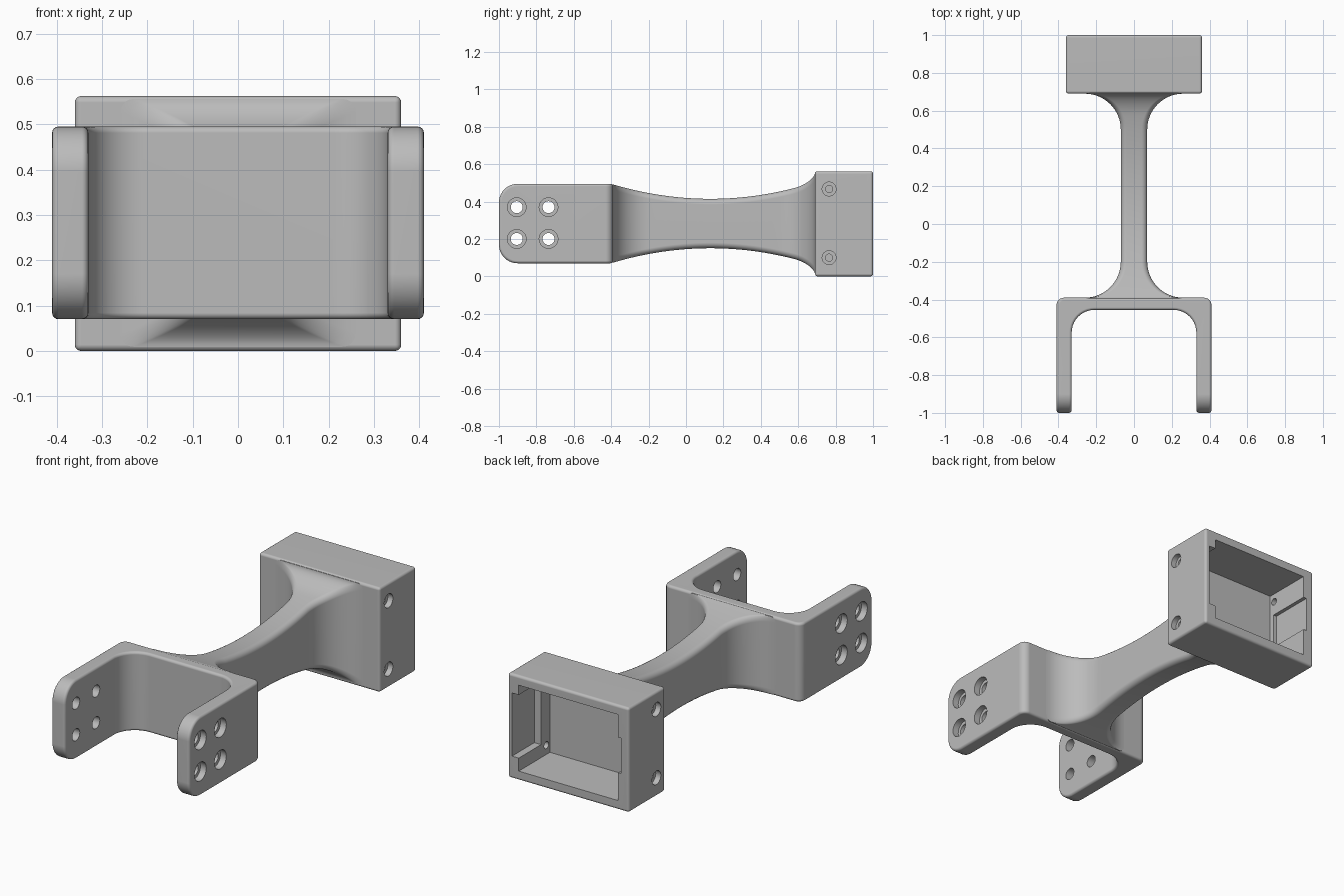
import bpy
import bmesh
from math import sin, cos, pi, sqrt, radians
from mathutils import Matrix

if "Cube" in bpy.data.objects:
    bpy.data.objects.remove(bpy.data.objects["Cube"], do_unlink=True)

grey = bpy.data.materials.new("plain grey")
grey.use_nodes = True
colour = (0.5, 0.5, 0.5, 1)
grey.diffuse_color = colour
grey.node_tree.nodes["Principled BSDF"].inputs["Base Color"].default_value = colour

MID = 0.2825  # height of the long axis


def make_object(name, bm):
    bmesh.ops.recalc_face_normals(bm, faces=bm.faces)
    mesh = bpy.data.meshes.new(name)
    bm.to_mesh(mesh)
    bm.free()
    mesh.materials.append(grey)
    obj = bpy.data.objects.new(name, mesh)
    bpy.context.collection.objects.link(obj)
    return obj


def activate(obj):
    bpy.ops.object.select_all(action="DESELECT")
    obj.select_set(True)
    bpy.context.view_layer.objects.active = obj


def box(name, low, high):
    bm = bmesh.new()
    bmesh.ops.create_cube(bm, size=1)
    for v in bm.verts:
        v.co = [lo + (c + 0.5) * (hi - lo) for c, lo, hi in zip(v.co, low, high)]
    return make_object(name, bm)


def rod(radius, x0, x1, y, z):
    """Cylinder along x, used for drilling."""
    bm = bmesh.new()
    place = Matrix.Translation(((x0 + x1) / 2, y, z)) @ Matrix.Rotation(pi / 2, 4, "Y")
    bmesh.ops.create_cone(bm, cap_ends=True, segments=32, radius1=radius,
                          radius2=radius, depth=abs(x1 - x0), matrix=place)
    return make_object("drill", bm)


def soften(obj, width):
    mod = obj.modifiers.new("soft edges", "BEVEL")
    mod.width = width
    mod.segments = 4
    mod.limit_method = "ANGLE"
    mod.angle_limit = radians(40)
    activate(obj)
    bpy.ops.object.modifier_apply(modifier=mod.name)


def cut(obj, cutter):
    cutter.hide_render = True
    mod = obj.modifiers.new("cut", "BOOLEAN")
    mod.operation = "DIFFERENCE"
    mod.solver = "EXACT"
    mod.object = cutter
    activate(obj)
    bpy.ops.object.modifier_apply(modifier=mod.name)
    bpy.data.objects.remove(cutter, do_unlink=True)


def finish(obj):
    activate(obj)
    bpy.ops.object.shade_smooth_by_angle(angle=radians(35))
    mod = obj.modifiers.new("flat face normals", "WEIGHTED_NORMAL")
    mod.keep_sharp = True


def arc(cx, cy, r, start, end, steps=10):
    angles = [radians(start + (end - start) * i / steps) for i in range(steps + 1)]
    return [(cx + r * cos(a), cy + r * sin(a)) for a in angles]


# Fork: U-shaped plan raised to full height, with rounded prong tips
half = [(0.41, -1)] + arc(0.37, -0.43, 0.04, 0, 90, 6)
inner = arc(0.21, -0.575, 0.12, 90, 0)
half_in = inner + [(0.33, -1)]
outline = half + [(-x, y) for x, y in reversed(half)]
outline += [(-x, y) for x, y in reversed(half_in)] + half_in
bm = bmesh.new()
base = bm.faces.new([bm.verts.new((x, y, 0.07)) for x, y in outline])
raised = bmesh.ops.extrude_face_region(bm, geom=[base])["geom"]
bmesh.ops.translate(bm, vec=(0, 0, 0.425),
                    verts=[g for g in raised if isinstance(g, bmesh.types.BMVert)])
tips = [e for e in bm.edges if all(v.co.y < -0.99 for v in e.verts)
        and abs(e.verts[0].co.z - e.verts[1].co.z) < 0.01]
bmesh.ops.bevel(bm, geom=tips, offset=0.1, segments=10, profile=0.5, affect="EDGES")
fork = make_object("mounting_fork", bm)
soften(fork, 0.014)

# Four counterbored holes in each prong
for side in (-1, 1):
    for y in (-0.905, -0.735):
        for z in (0.2, 0.37):
            cut(fork, rod(0.032, side * 0.28, side * 0.46, y, z))
            cut(fork, rod(0.05, side * 0.375, side * 0.46, y, z))
finish(fork)


# Arm: rounded rectangle sections that flare at both ends
def arm_half_height(y):
    h = 0.132 + 0.285 * (y - 0.13) ** 2
    if y > 0.58:
        h += 0.052 * (1 - sqrt(max(0, 1 - ((y - 0.58) / 0.11) ** 2)))
    return h


def section(w, h, r=0.03, steps=5):
    pts = []
    for sx, sz, start in ((1, 1, 0), (-1, 1, 90), (-1, -1, 180), (1, -1, 270)):
        pts += arc(sx * (w - r), sz * (h - r), r, start, start + 90, steps)
    return pts


STEPS = 16
flare = [(0.19 * sin(i * pi / 2 / STEPS), 0.07 + 0.19 * (1 - cos(i * pi / 2 / STEPS)))
         for i in range(STEPS + 1)]
stations = [(-0.43, 0.26)]
stations += [(-0.2 - d, w) for d, w in reversed(flare)]
stations += [(-0.2 + 0.7 * i / 20, 0.07) for i in range(1, 20)]
stations += [(0.5 + d, w) for d, w in flare] + [(0.71, 0.26)]

bm = bmesh.new()
rings = []
for y, w in stations:
    h = arm_half_height(min(max(y, -0.39), 0.69))
    rings.append([bm.verts.new((x, y, MID + z)) for x, z in section(w, h)])
for a, b in zip(rings, rings[1:]):
    for i in range(len(a)):
        j = (i + 1) % len(a)
        bm.faces.new((a[i], a[j], b[j], b[i]))
bm.faces.new(rings[0])
bm.faces.new(rings[-1])
arm = make_object("flared_arm", bm)
finish(arm)

# Housing: softened box, hollow and open at the back
housing = box("open_housing", (-0.36, 0.69, 0), (0.36, 1, 0.562))
soften(housing, 0.014)
cut(housing, box("cavity", (-0.295, 0.735, 0.05), (0.295, 1.1, 0.512)))

# Side recesses behind the rim, one tall and one short
cut(housing, box("tall_recess", (0.2, 0.81, 0.12), (0.335, 1.1, 0.46)))
cut(housing, box("short_recess", (-0.315, 0.76, 0.2), (-0.2, 1.1, 0.39)))

# Counterbored screw holes, one of each pair drilled through
for side in (-1, 1):
    for z in (0.1, 0.467):
        cut(housing, rod(0.037, side * 0.33, side * 0.42, 0.765, z))
        through = (z < MID) == (side > 0)
        cut(housing, rod(0.019, side * (0.27 if through else 0.31), side * 0.4, 0.765, z))
finish(housing)
